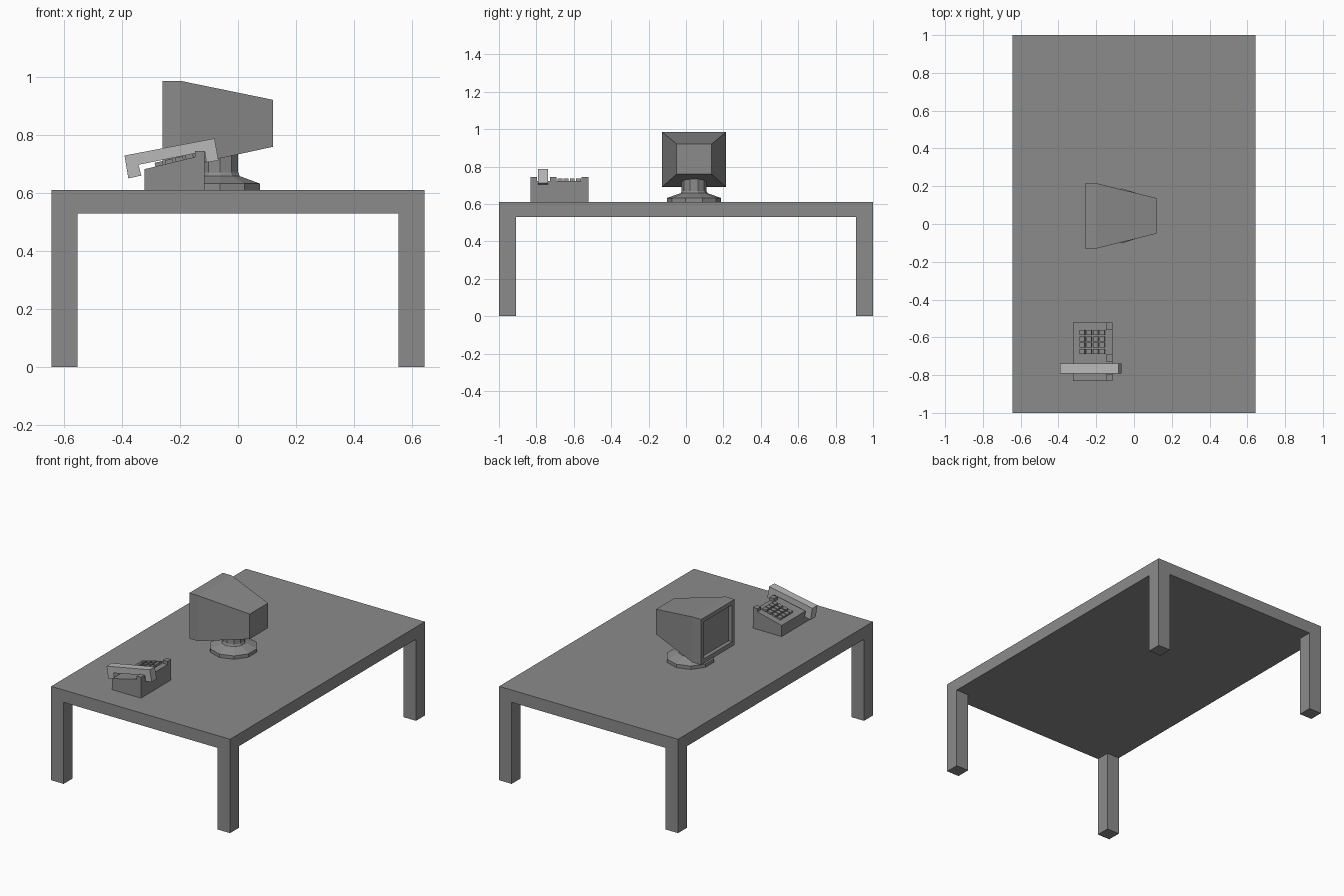
import bpy, bmesh, math
from mathutils import Matrix, Vector

old = bpy.data.objects.get("Cube")
if old:
    bpy.data.objects.remove(old, do_unlink=True)


def material(name, value):
    m = bpy.data.materials.new(name)
    m.use_nodes = True
    colour = (value, value, value, 1)
    m.diffuse_color = colour
    m.node_tree.nodes["Principled BSDF"].inputs["Base Color"].default_value = colour
    return m


grey = material("mid grey", 0.26)
light = material("light grey", 0.48)


def finish(name, bm, mat=grey):
    bmesh.ops.recalc_face_normals(bm, faces=bm.faces)
    mesh = bpy.data.meshes.new(name)
    bm.to_mesh(mesh)
    bm.free()
    mesh.materials.append(mat)
    ob = bpy.data.objects.new(name, mesh)
    bpy.context.collection.objects.link(ob)
    return ob


def box(name, x, y, z, mat=grey):
    bm = bmesh.new()
    size = [b - a for a, b in (x, y, z)]
    mid = [(a + b) / 2 for a, b in (x, y, z)]
    bmesh.ops.create_cube(bm, size=1, matrix=Matrix.Translation(mid) @ Matrix.Diagonal((*size, 1)))
    return finish(name, bm, mat)


def side_profile(name, points, y0, y1, mat=grey):
    """Extrude an outline drawn in x and z along y."""
    bm = bmesh.new()
    face = bm.faces.new([bm.verts.new((x, y0, z)) for x, z in points])
    out = bmesh.ops.extrude_face_region(bm, geom=[face])
    moved = [v for v in out["geom"] if isinstance(v, bmesh.types.BMVert)]
    bmesh.ops.translate(bm, vec=(0, y1 - y0, 0), verts=moved)
    return finish(name, bm, mat)


# Table
TOP, UNDER, LEG = 0.61, 0.53, 0.09
box("table_top", (-0.643, 0.643), (-1, 1), (UNDER, TOP))
for sx, side in ((-1, "right"), (1, "left")):
    for sy, end in ((-1, "front"), (1, "back")):
        box(f"{end}_{side}_leg",
            sorted((sx * 0.643, sx * (0.643 - LEG))),
            sorted((sy, sy * (1 - LEG))), (0, UNDER))

# Monitor casing: square rings joined along x, with a recessed screen
CY = 0.043
rings = [(-0.235, 0.145, 0.84, 0.12), (-0.26, 0.145, 0.84, 0.12),
         (-0.26, 0.172, 0.838, 0.148), (-0.197, 0.172, 0.838, 0.148),
         (0.12, 0.094, 0.84, 0.081)]
bm = bmesh.new()
loops = []
for x, half_y, mid_z, half_z in rings:
    loops.append([bm.verts.new((x, CY + a * half_y, mid_z + b * half_z))
                  for a, b in ((-1, -1), (1, -1), (1, 1), (-1, 1))])
for a, b in zip(loops, loops[1:]):
    for i in range(4):
        j = (i + 1) % 4
        bm.faces.new((a[i], a[j], b[j], b[i]))
bm.faces.new(loops[0])
bm.faces.new(loops[-1])
finish("monitor_casing", bm)

# Monitor stand: ten-sided turned foot and neck
bm = bmesh.new()
SIDES = 10
previous = None
for r, z in ((0.145, TOP), (0.145, 0.632), (0.072, 0.658), (0.066, 0.67), (0.066, 0.76)):
    ring = []
    for i in range(SIDES):
        a = math.pi / 2 + math.tau * i / SIDES
        ring.append(bm.verts.new((-0.062 + r * math.cos(a), CY + r * math.sin(a), z)))
    if previous:
        for i in range(SIDES):
            j = (i + 1) % SIDES
            bm.faces.new((previous[i], previous[j], ring[j], ring[i]))
    else:
        bm.faces.new(ring)
    previous = ring
bm.faces.new(previous)
finish("monitor_stand", bm)

# Telephone body with a sloping top
X0, X1, RIDGE = -0.322, -0.115, -0.148
LOW, HIGH = 0.682, 0.724
side_profile("phone_body", [(X0, TOP), (X1, TOP), (X1, HIGH), (RIDGE, HIGH), (X0, LOW)],
             -0.832, -0.522)

# Raised blocks along the rear edge, two of them cradling the handset
for i, (y0, y1) in enumerate(((-0.832, -0.796), (-0.728, -0.692), (-0.56, -0.522))):
    box(f"phone_rear_block_{i + 1}", (RIDGE, X1), (y0, y1), (0.70, 0.745))

# Four by four keypad following the slope
slope = (HIGH - LOW) / (RIDGE - X0)
tilt = Matrix.Rotation(-math.atan(slope), 4, 'Y')
bm = bmesh.new()
for col in range(4):
    for row in range(4):
        x = -0.272 + col * 0.035
        y = -0.674 + row * 0.033
        z = LOW + (x - X0) * slope + 0.004
        bmesh.ops.create_cube(bm, size=1, matrix=Matrix.Translation((x, y, z)) @ tilt
                              @ Matrix.Diagonal((0.027, 0.026, 0.018, 1)))
finish("phone_keys", bm)

# Handset lying across the body
side_profile("phone_handset",
             [(-0.391, 0.729), (-0.081, 0.788), (-0.067, 0.712), (-0.109, 0.705),
              (-0.115, 0.743), (-0.343, 0.697), (-0.333, 0.66), (-0.378, 0.65)],
             -0.791, -0.739, light)
